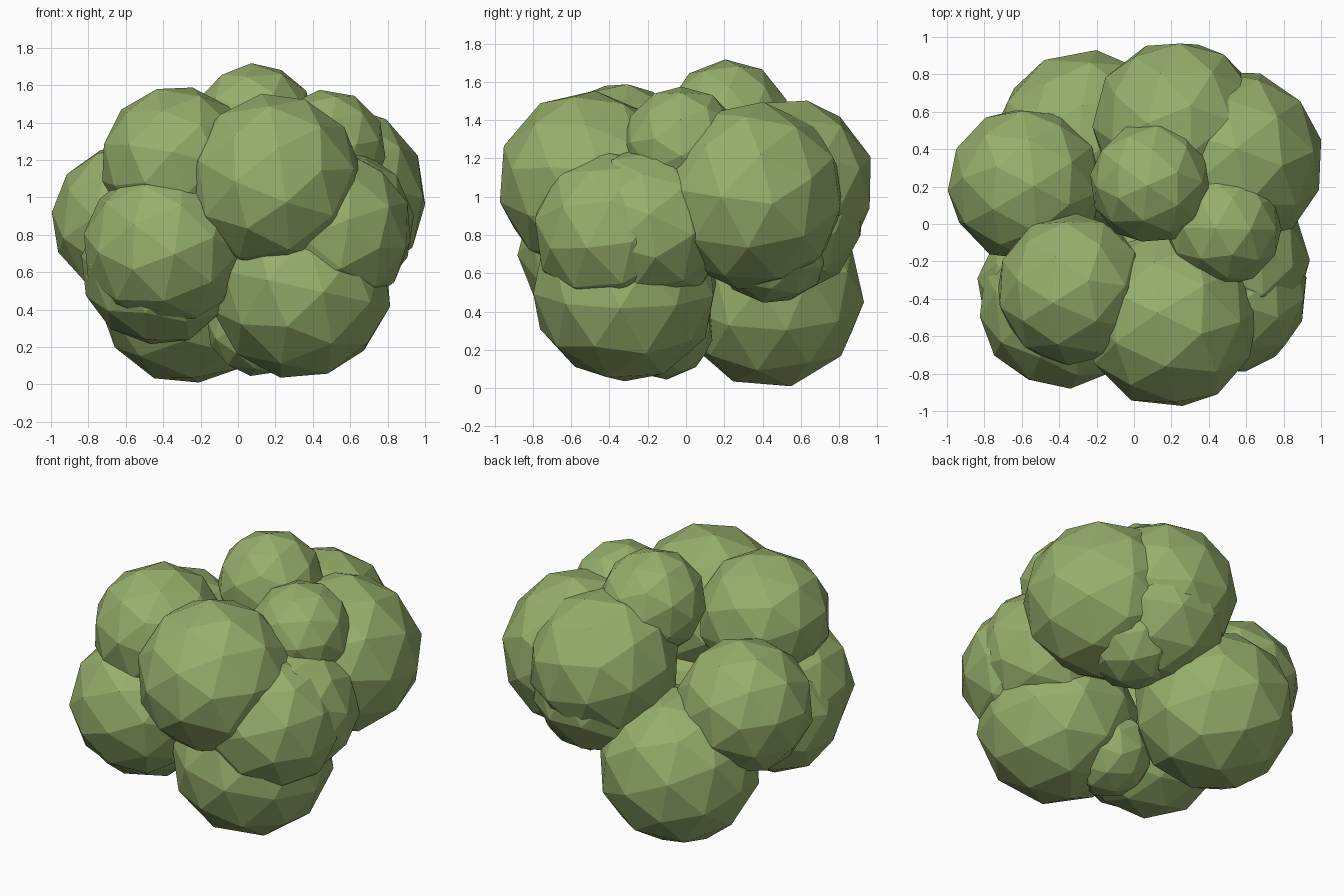
import bpy, random
from math import pi

if "Cube" in bpy.data.objects:
    bpy.data.objects.remove(bpy.data.objects["Cube"])

random.seed(4)

leaf = bpy.data.materials.new("leaf_green")
leaf.diffuse_color = (0.31, 0.43, 0.15, 1)
leaf.use_nodes = True
leaf.node_tree.nodes["Principled BSDF"].inputs["Base Color"].default_value = leaf.diffuse_color

# Leaf clumps: name, x, y, z, radius
CLUMPS = [
    ("top_clump", 0.09, 0.22, 1.39, 0.325),
    ("front_upper_clump", 0.19, -0.51, 1.08, 0.475),
    ("front_left_upper_clump", -0.33, -0.35, 1.19, 0.405),
    ("front_left_clump", -0.39, -0.44, 0.73, 0.44),
    ("front_left_lower_clump", -0.42, -0.34, 0.63, 0.42),
    ("front_right_lower_clump", 0.33, -0.32, 0.52, 0.49),
    ("left_clump", -0.58, 0.21, 0.875, 0.415),
    ("back_left_lower_clump", -0.26, 0.44, 0.49, 0.49),
    ("back_upper_clump", 0.23, 0.53, 1.06, 0.455),
    ("back_filler_clump", 0.25, 0.51, 0.92, 0.43),
    ("right_clump", 0.52, 0.34, 1.005, 0.49),
    ("right_upper_clump", 0.48, -0.02, 1.265, 0.31),
    ("right_middle_clump", 0.52, -0.20, 0.85, 0.42),
    ("right_front_clump", 0.50, -0.37, 0.82, 0.43),
    ("back_right_small_clump", 0.39, 0.45, 0.75, 0.31),
    ("bottom_small_clump", 0.10, -0.12, 0.31, 0.265),
]

# Faceted ball with a random turn for each clump
for name, x, y, z, r in CLUMPS:
    turn = [random.uniform(0, 2 * pi) for _ in range(3)]
    bpy.ops.mesh.primitive_ico_sphere_add(subdivisions=2, radius=r * 1.01,
                                          location=(x, y, z), rotation=turn)
    clump = bpy.context.object
    clump.name = name
    clump.data.materials.append(leaf)
